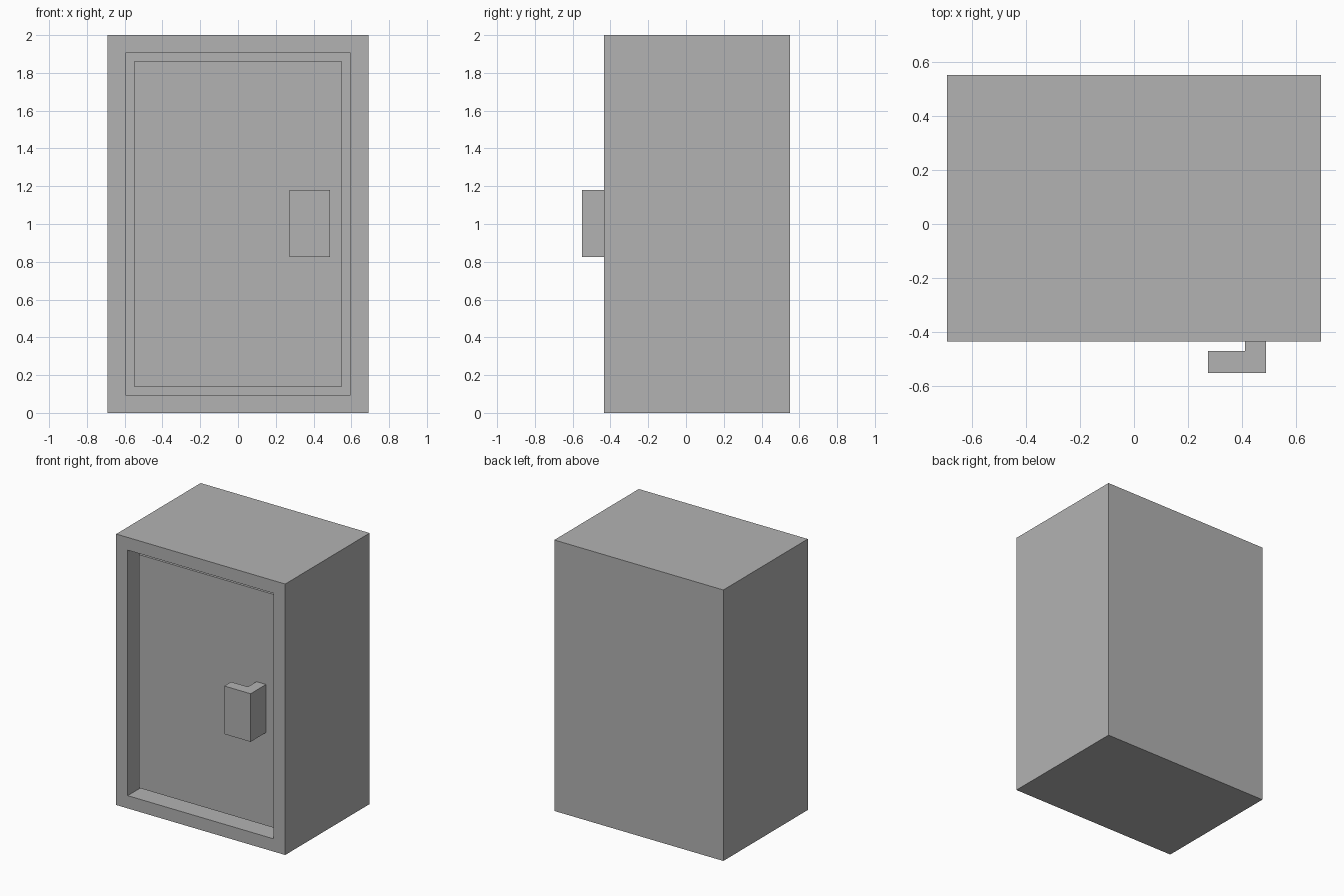
import bpy
import bmesh
from mathutils import Vector

cube = bpy.data.objects.get("Cube")
if cube:
    bpy.data.objects.remove(cube, do_unlink=True)

GREY = (0.448, 0.448, 0.448, 1.0)
grey = bpy.data.materials.new("plain_grey")
grey.use_nodes = True
grey.diffuse_color = GREY
grey.node_tree.nodes["Principled BSDF"].inputs["Base Color"].default_value = GREY

# Main dimensions
HALF_W, HEIGHT = 0.69, 2.0
FRONT, BACK = -0.435, 0.55
WALL = 0.094
DOOR_FRONT, DOOR_THICK, DOOR_INSET = -0.37, 0.09, 0.139


def add_object(name, bm):
    bmesh.ops.recalc_face_normals(bm, faces=bm.faces)
    mesh = bpy.data.meshes.new(name)
    bm.to_mesh(mesh)
    bm.free()
    mesh.materials.append(grey)
    obj = bpy.data.objects.new(name, mesh)
    bpy.context.collection.objects.link(obj)
    return obj


def box(low, high):
    low, high = Vector(low), Vector(high)
    bm = bmesh.new()
    bmesh.ops.create_cube(bm, size=1)
    bmesh.ops.scale(bm, vec=high - low, verts=bm.verts)
    bmesh.ops.translate(bm, vec=(low + high) / 2, verts=bm.verts)
    return bm


# Cabinet: a box whose front is inset to a rim and pushed back into a hollow
bm = box((-HALF_W, FRONT, 0), (HALF_W, BACK, HEIGHT))
bm.normal_update()
front = min(bm.faces, key=lambda f: f.calc_center_median().y)
bmesh.ops.inset_region(bm, faces=[front], thickness=WALL, use_even_offset=True)
hollow = bmesh.ops.extrude_discrete_faces(bm, faces=[front])["faces"][0]
bmesh.ops.translate(bm, vec=(0, BACK - FRONT - WALL, 0), verts=hollow.verts)
add_object("cabinet", bm)

# Door, set back in the opening with a narrow gap all round
door_x = HALF_W - DOOR_INSET
add_object("door", box((-door_x, DOOR_FRONT, DOOR_INSET),
                       (door_x, DOOR_FRONT + DOOR_THICK, HEIGHT - DOOR_INSET)))

# Handle: an L-shaped profile extruded upwards
profile = [(0.273, -0.55), (0.488, -0.55), (0.488, DOOR_FRONT),
           (0.41, DOOR_FRONT), (0.41, -0.47), (0.273, -0.47)]
bm = bmesh.new()
base = bm.faces.new([bm.verts.new((x, y, 0.825)) for x, y in profile])
top = bmesh.ops.extrude_face_region(bm, geom=[base], use_keep_orig=True)["geom"]
bmesh.ops.translate(bm, vec=(0, 0, 0.355),
                    verts=[v for v in top if isinstance(v, bmesh.types.BMVert)])
add_object("door_handle", bm)
